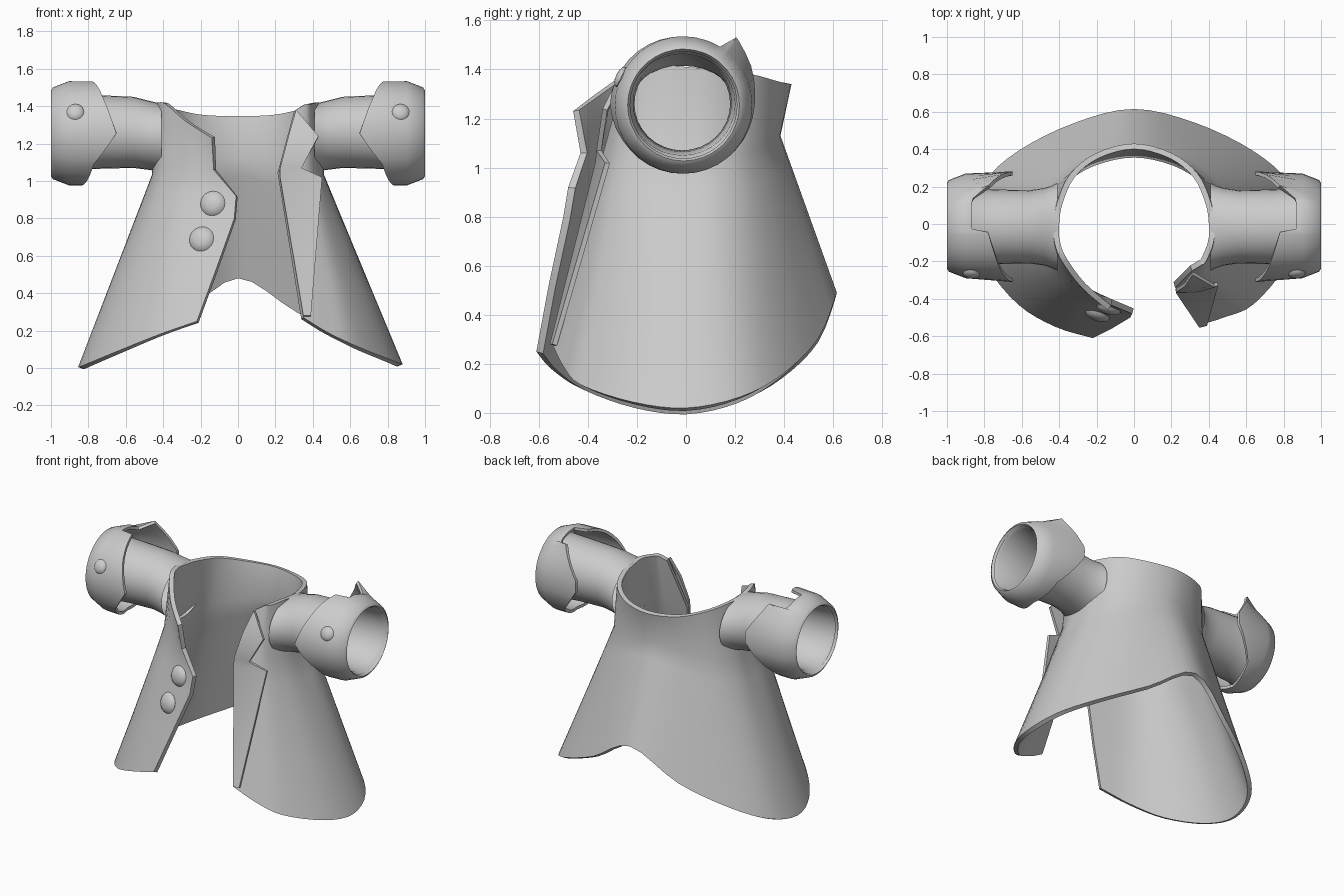
import bpy, math
from mathutils import Vector
from mathutils.bvhtree import BVHTree

if "Cube" in bpy.data.objects:
    bpy.data.objects.remove(bpy.data.objects["Cube"])

cloth = bpy.data.materials.new("grey_cloth")
cloth.diffuse_color = (0.6, 0.6, 0.6, 1)
cloth.use_nodes = True
cloth.node_tree.nodes["Principled BSDF"].inputs["Base Color"].default_value = cloth.diffuse_color


def build(name, verts, faces, thick=0, mirror=False, angle=40):
    """Mesh object with optional thickness and left/right mirroring."""
    me = bpy.data.meshes.new(name)
    me.from_pydata([tuple(v) for v in verts], [], faces)
    me.materials.append(cloth)
    ob = bpy.data.objects.new(name, me)
    bpy.context.collection.objects.link(ob)
    bpy.ops.object.select_all(action='DESELECT')
    bpy.context.view_layer.objects.active = ob
    ob.select_set(True)
    if thick:
        m = ob.modifiers.new("thickness", 'SOLIDIFY')
        m.thickness, m.offset = thick, -1
        bpy.ops.object.modifier_apply(modifier=m.name)
    if mirror:
        m = ob.modifiers.new("mirror", 'MIRROR')
        m.use_mirror_merge = False
        bpy.ops.object.modifier_apply(modifier=m.name)
    bpy.ops.object.shade_smooth_by_angle(angle=math.radians(angle))
    return ob


def grid(cols, closed=False):
    """Vertices and quads for a list of equally long columns."""
    n, k = len(cols), len(cols[0])
    verts = [p for c in cols for p in c]
    faces = []
    for c in range(n if closed else n - 1):
        d = (c + 1) % n
        for r in range(k - 1):
            faces.append((c * k + r, d * k + r, d * k + r + 1, c * k + r + 1))
    return verts, faces


def spline(pts, steps=4):
    """Smooth curve passing through every point."""
    p = [pts[0]] + pts + [pts[-1]]
    out = []
    for i in range(1, len(p) - 2):
        a, b, c, d = p[i - 1:i + 3]
        for s in range(steps):
            t = s / steps
            out.append(0.5 * (2 * b + (c - a) * t + (2 * a - 5 * b + 4 * c - d) * t * t
                              + (3 * b - a - 3 * c + d) * t ** 3))
    return out + [pts[-1]]


def column(collar, chest, hem):
    a, b, c = Vector(collar), Vector(chest), Vector(hem)
    return [a, b, b.lerp(c, 0.15), b.lerp(c, 0.32), b.lerp(c, 0.65), c]


def flip(col):
    """Right-hand column, flaring slightly wider at the hem."""
    a, b, c = col[0], col[1], col[-1]
    return column((-a.x, a.y, a.z), (-b.x, b.y, b.z), (-c.x * 1.03, c.y, c.z + .015))


# Coat body: columns from collar to hem, running left front - back - right front
left_edge = [Vector(p) for p in ((-.14, -.46, 1.23), (-.13, -.43, 1.06), (-.01, -.48, .92),
                                 (-.02, -.50, .80), (-.12, -.56, .52), (-.22, -.61, .25))]
left_front = column((-.28, -.34, 1.32), (-.27, -.36, 1.06), (-.42, -.55, .18))
side = [column((-.385, -.20, 1.41), (-.40, -.24, 1.06), (-.62, -.43, .10)),
        column((-.425, -.10, 1.42), (-.45, -.12, 1.04), (-.79, -.22, .03)),
        column((-.43, 0, 1.41), (-.46, 0, 1.03), (-.855, 0, .005)),
        column((-.41, .12, 1.40), (-.45, .12, 1.04), (-.80, .22, .05)),
        column((-.34, .27, 1.38), (-.38, .24, 1.06), (-.62, .39, .14)),
        column((-.20, .38, 1.35), (-.22, .34, 1.10), (-.32, .54, .29))]
back = column((0, .43, 1.34), (0, .385, 1.13), (0, .615, .49))
right_front = column((.36, -.22, 1.41), (.34, -.30, 1.06), (.48, -.50, .19))
right_edge = column((.31, -.25, 1.38), (.22, -.34, 1.05), (.35, -.54, .27))
cols = [left_edge, left_front] + side + [back] + [flip(c) for c in reversed(side)]
cols += [right_front, right_edge]
rows = [spline([c[r] for c in cols]) for r in range(6)]
verts, faces = grid(list(zip(*rows)))
build("coat_body", verts, faces, 0.03)
body_tree = BVHTree.FromPolygons(verts, faces)

# Notched lapel folded back over the right front
fold = [(.31, -.275, 1.38), (.27, -.335, 1.24), (.225, -.365, 1.07), (.225, -.37, 1.02), (.35, -.555, .28)]
notch = [(.32, -.275, 1.37), (.43, -.34, 1.24), (.34, -.365, 1.07), (.45, -.33, 1.02), (.39, -.545, .28)]
v, f = grid([notch, fold])
build("folded_lapel", v, f, 0.02)


# Sleeves: (x, centre z, y radius, z radius) rings, open at the wrist
rings = [(.41, 1.23, .235, .185), (.44, 1.237, .22, .183), (.48, 1.245, .207, .185),
         (.56, 1.26, .195, .19), (.75, 1.262, .20, .197), (.96, 1.257, .215, .207),
         (.985, 1.255, .232, .228)]
cols = []
for i in range(32):
    a = math.tau * i / 32
    cols.append([(x, -.015 + ry * math.cos(a), cz + rz * math.sin(a)) for x, cz, ry, rz in rings])
v, f = grid(cols, True)
build("sleeves", v, f, mirror=True)

# Cuffs: (angle, inner edge x, inner edge radius), pointed in front and behind
edge = [(0, .65, .29), (15, .65, .30), (40, .74, .33), (52, .78, .35), (58, .86, .28), (66, .87, .275),
        (93, .87, .275), (97, .78, .28), (140, .72, .29), (180, .65, .30), (215, .77, .285),
        (270, .84, .28), (315, .80, .28), (345, .70, .285), (360, .65, .29)]


def edge_at(a):
    for (a0, x0, r0), (a1, x1, r1) in zip(edge, edge[1:]):
        if a0 <= a <= a1:
            t = (a - a0) / (a1 - a0)
            return x0 + (x1 - x0) * t, r0 + (r1 - r0) * t


angles = sorted(set(range(0, 360, 10)) | {e[0] for e in edge[:-1]})
cols = []
for a in angles:
    x, r = edge_at(a)
    c, s = math.cos(math.radians(a)), math.sin(math.radians(a))
    profile = [(x, r), (.90, .28), (.99, .245), (1.0, .228)]
    cols.append([(px, -.01 + pr * c, 1.255 + pr * s) for px, pr in profile])
cuff_verts, cuff_faces = grid(cols, True)
build("cuffs", cuff_verts, cuff_faces, 0.02, mirror=True)
cuff_tree = BVHTree.FromPolygons(cuff_verts, cuff_faces)


# Domed buttons seated on the cloth
def button(name, tree, x, z, r, mirror=False):
    loc, nor, _, _ = tree.ray_cast(Vector((x, -2, z)), Vector((0, 1, 0)))
    if nor.y > 0:
        nor = -nor
    turn = nor.to_track_quat('Z', 'Y')
    cols = []
    for i in range(20):
        a = math.tau * i / 20
        cols.append([loc + turn @ Vector((r * q * math.cos(a), r * q * math.sin(a), r * h))
                     for q, h in ((.05, .42), (.5, .36), (.85, .2), (1, 0), (.9, -.2))])
    v, f = grid(cols, True)
    f = [tuple(reversed(q)) for q in f]
    f.append(tuple(i * 5 for i in range(20)))
    build(name, v, f, mirror=mirror, angle=60)


button("upper_coat_button", body_tree, -.135, .88, .068)
button("lower_coat_button", body_tree, -.195, .69, .068)
button("cuff_buttons", cuff_tree, .87, 1.37, .046, True)
